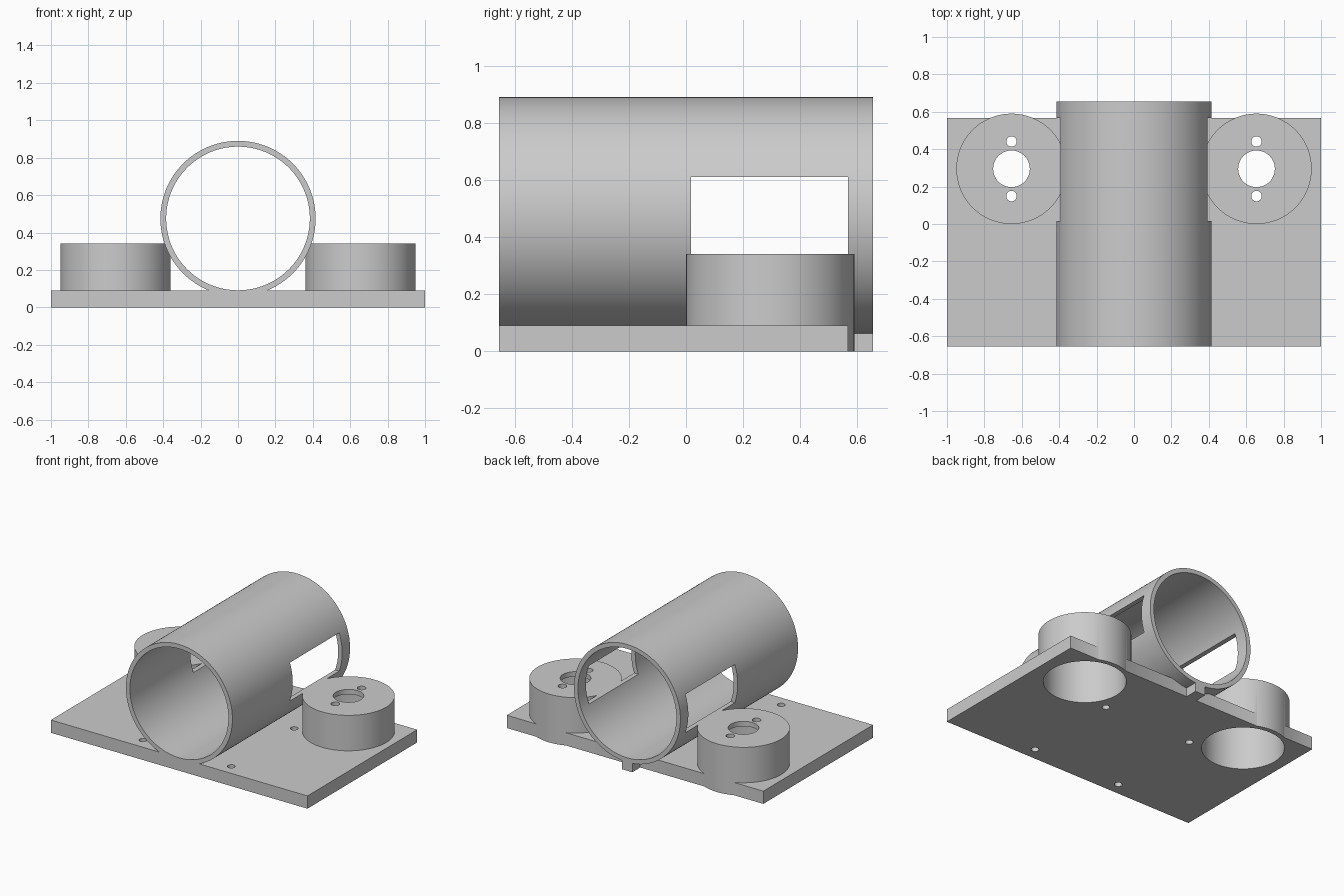
import bpy
import math

cube = bpy.data.objects.get("Cube")
if cube:
    bpy.data.objects.remove(cube, do_unlink=True)

grey = bpy.data.materials.new("light grey")
grey.use_nodes = True
colour = (0.6, 0.6, 0.6, 1)
grey.diffuse_color = colour
grey.node_tree.nodes["Principled BSDF"].inputs["Base Color"].default_value = colour


def finish(name):
    ob = bpy.context.object
    ob.name = name
    bpy.ops.object.transform_apply(location=True, rotation=True, scale=True)
    ob.data.materials.append(grey)
    return ob


def box(name, x0, x1, y0, y1, z0, z1):
    centre = ((x0 + x1) / 2, (y0 + y1) / 2, (z0 + z1) / 2)
    bpy.ops.mesh.primitive_cube_add(size=1, location=centre)
    bpy.context.object.scale = (x1 - x0, y1 - y0, z1 - z0)
    return finish(name)


def post(name, x, y, r, z0, z1, sides=96):
    bpy.ops.mesh.primitive_cylinder_add(vertices=sides, radius=r, depth=z1 - z0,
                                        location=(x, y, (z0 + z1) / 2))
    return finish(name)


def barrel(name, r, length):
    bpy.ops.mesh.primitive_cylinder_add(vertices=128, radius=r, depth=length,
                                        location=(0, 0, TUBE_Z),
                                        rotation=(math.pi / 2, 0, 0))
    return finish(name)


def combine(target, tool, operation):
    bpy.context.view_layer.objects.active = target
    mod = target.modifiers.new(operation, "BOOLEAN")
    mod.operation = operation
    mod.solver = "EXACT"
    mod.object = tool
    bpy.ops.object.modifier_apply(modifier=mod.name)
    bpy.data.objects.remove(tool, do_unlink=True)


def smooth(ob):
    bpy.ops.object.select_all(action="DESELECT")
    ob.select_set(True)
    bpy.context.view_layer.objects.active = ob
    bpy.ops.object.shade_smooth_by_angle(angle=math.radians(30))


TUBE_Z = 0.475
CUP_X, CUP_Y, CUP_TOP = 0.655, 0.295, 0.34

# Base plate with a small tab under the back of the tube
base = box("base_plate", -1, 1, -0.655, 0.567, 0, 0.09)
combine(base, box("tab", -0.04, 0.04, 0.5, 0.655, 0, 0.075), "UNION")

# Cups on both sides, open below, with shaft and screw holes on top
for side in (-1, 1):
    x = side * CUP_X
    combine(base, post("cup", x, CUP_Y, 0.295, 0, CUP_TOP), "UNION")
for side in (-1, 1):
    x = side * CUP_X
    combine(base, post("pocket", x, CUP_Y, 0.263, -0.1, 0.305), "DIFFERENCE")
    combine(base, post("shaft_hole", x, CUP_Y, 0.098, 0.2, 0.5, 48), "DIFFERENCE")
    for dy in (-0.146, 0.146):
        combine(base, post("screw_hole", x, CUP_Y + dy, 0.028, 0.2, 0.5, 24), "DIFFERENCE")
    # Mounting holes through the plate
    for y in (-0.567, 0.133):
        combine(base, post("mount_hole", side * 0.345, y, 0.025, -0.1, 0.2, 24), "DIFFERENCE")
smooth(base)

# Tube with a window through both side walls
tube = barrel("tube", 0.415, 1.31)
combine(tube, barrel("bore", 0.384, 1.6), "DIFFERENCE")
combine(tube, box("window", -0.6, 0.6, 0.017, 0.567, CUP_TOP, 0.61), "DIFFERENCE")
smooth(tube)
